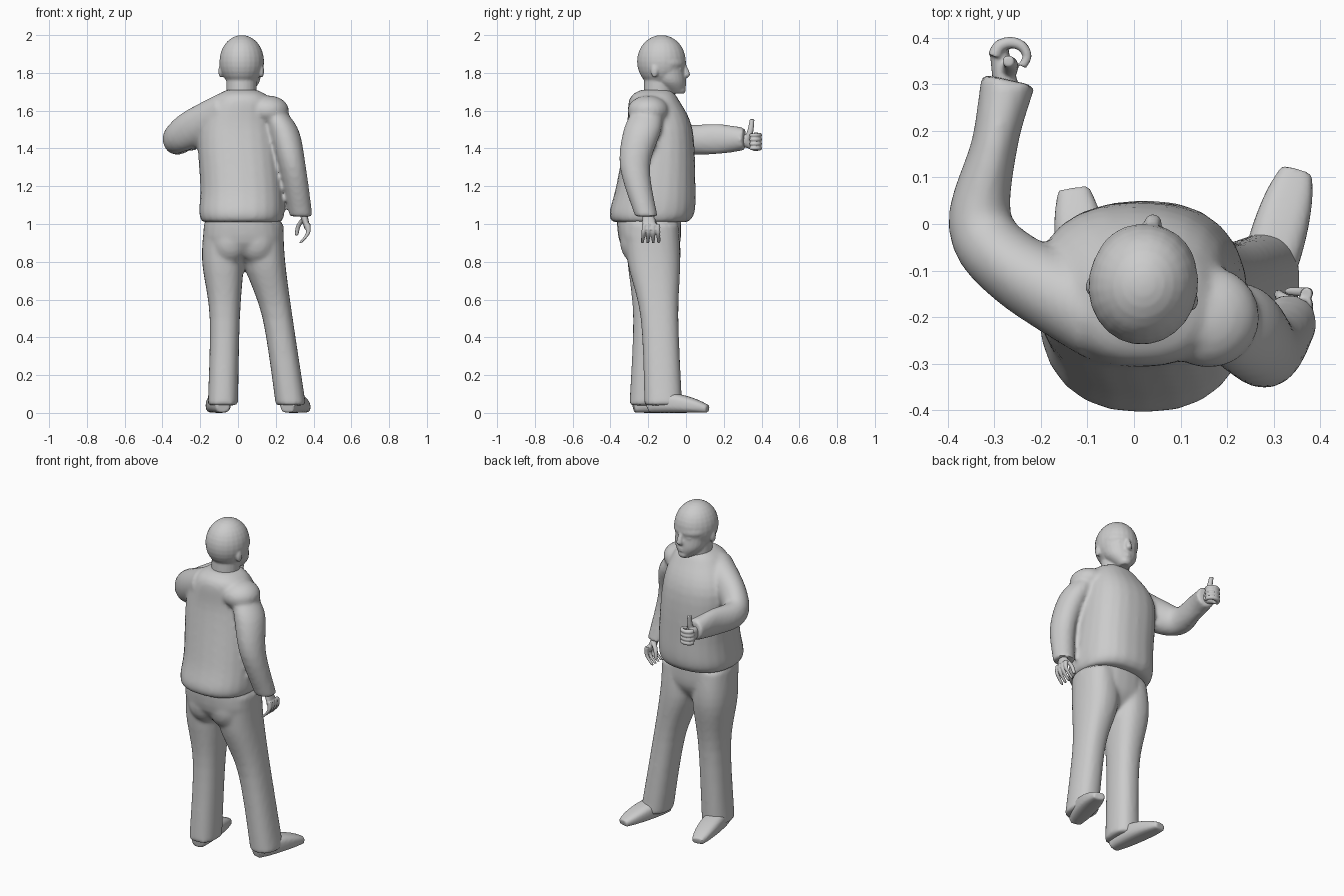
import bpy, bmesh, math
from mathutils import Vector, Matrix

cube = bpy.data.objects.get("Cube")
if cube:
    bpy.data.objects.remove(cube, do_unlink=True)

shade = 0.6
grey = bpy.data.materials.new("plain grey")
grey.use_nodes = True
grey.diffuse_color = (shade, shade, shade, 1)
grey.node_tree.nodes["Principled BSDF"].inputs["Base Color"].default_value = grey.diffuse_color


def flow(keys, steps=5):
    """Smooth run of sections passing through every key section."""
    keys = [Vector(key) for key in keys]
    padded = [keys[0], *keys, keys[-1]]
    run = []
    for before, start, end, after in zip(padded, padded[1:], padded[2:], padded[3:]):
        leave, arrive = (end - before) / 2, (after - start) / 2
        for step in range(steps):
            t = step / steps
            blend = t * t * (3 - 2 * t)
            run.append(start + (end - start) * blend
                       + leave * t * (1 - t) ** 2 - arrive * t * t * (1 - t))
    return run + [keys[-1]]


def loft(bm, keys, sides=24, squareness=0.85):
    """Closed skin through sections (x, y, z, half width, half depth)."""
    sections = flow(keys)
    centres = [Vector(section[:3]) for section in sections]
    upright = abs((centres[-1] - centres[0]).normalized().z) > 0.7
    loops = []
    for i, (centre, section) in enumerate(zip(centres, sections)):
        side, other = Vector((1, 0, 0)), Vector((0, 1, 0))
        if not upright:
            along = centres[min(i + 1, len(centres) - 1)] - centres[max(i - 1, 0)]
            side = Vector((0, 0, 1)).cross(along).normalized()
            other = along.normalized().cross(side)
        loop = []
        for k in range(sides):
            angle = math.tau * k / sides
            c, s = math.cos(angle), math.sin(angle)
            u = math.copysign(abs(c) ** squareness, c) * section[3]
            v = math.copysign(abs(s) ** squareness, s) * section[4]
            loop.append(bm.verts.new(centre + side * u + other * v))
        loops.append(loop)
    for lower, upper in zip(loops, loops[1:]):
        for k in range(sides):
            bm.faces.new((lower[k - 1], lower[k], upper[k], upper[k - 1]))
    bm.faces.new(loops[0])
    bm.faces.new(loops[-1])


def digit(bm, points, thick):
    """Finger or thumb: a round loft that thins toward its tip."""
    sections = []
    for i, point in enumerate(points):
        radius = thick * (1 - 0.4 * i / (len(points) - 1))
        sections.append((*point, radius, radius))
    loft(bm, sections, sides=12, squareness=1)


def blob(bm, centre, radii):
    place = Matrix.Translation(centre) @ Matrix.Diagonal((*radii, 1))
    bmesh.ops.create_uvsphere(bm, u_segments=24, v_segments=16, radius=1, matrix=place)


def finish(name, bm, voxel, smooth=3):
    """Fuse the overlapping pieces into one soft skin."""
    bmesh.ops.recalc_face_normals(bm, faces=bm.faces)
    mesh = bpy.data.meshes.new(name)
    bm.to_mesh(mesh)
    bm.free()
    part = bpy.data.objects.new(name, mesh)
    bpy.context.collection.objects.link(part)
    fuse = part.modifiers.new("fuse", "REMESH")
    fuse.mode, fuse.voxel_size = "VOXEL", voxel
    soft = part.modifiers.new("soften", "SMOOTH")
    soft.factor, soft.iterations = 0.5, smooth
    bpy.ops.object.select_all(action="DESELECT")
    bpy.context.view_layer.objects.active = part
    part.select_set(True)
    bpy.ops.object.convert(target="MESH")
    part.data.materials.clear()
    part.data.materials.append(grey)
    bpy.ops.object.shade_smooth_by_angle(angle=math.radians(50))


# Sweater: body, raised arm, then hanging arm with its shoulder
bm = bmesh.new()
loft(bm, [(.02, -.19, 1.01, .21, .2), (.02, -.18, 1.06, .225, .225), (.02, -.16, 1.2, .22, .21),
          (0, -.14, 1.5, .21, .175), (.02, -.17, 1.66, .15, .13), (.02, -.16, 1.71, .08, .08)])
loft(bm, [(-.06, -.2, 1.6, .1, .1), (-.25, -.1, 1.5, .08, .1), (-.33, 0, 1.45, .07, .08),
          (-.3, .17, 1.45, .05, .08), (-.27, .31, 1.45, .06, .06)], squareness=1)
blob(bm, (.16, -.2, 1.6), (.11, .11, .08))
loft(bm, [(.17, -.2, 1.62, .06, .07), (.24, -.23, 1.5, .08, .1), (.29, -.27, 1.3, .07, .08),
          (.335, -.21, 1.04, .06, .06)], squareness=1)
finish("sweater", bm, voxel=.012, smooth=5)

# Trousers: seat, buttocks and two legs
bm = bmesh.new()
loft(bm, [(.02, -.2, 1.1, .18, .17), (.03, -.19, .9, .21, .16), (.03, -.17, .8, .1, .08)])
for x in (-.04, .1):
    blob(bm, (x, -.26, .91), (.1, .09, .12))
for hip, knee, ankle in ((-.08, (-.07, -.18), (-.08, -.2)), (.14, (.21, -.14), (.28, -.12))):
    loft(bm, [(hip, -.18, 1, .1, .14), (hip, -.17, .8, .11, .14),
              (*knee, .5, .08, .1), (*ankle, .04, .08, .1)])
finish("trousers", bm, voxel=.012, smooth=6)

# Shoes: rounded outline, falling from ankle to toe over a flat sole
for name, heel, toe in (("right_shoe", (-.08, -.28), (-.13, .075)),
                        ("left_shoe", (.26, -.2), (.35, .115))):
    bm = bmesh.new()
    sections = []
    for step in range(8):
        t = step / 7
        outline = math.sin(math.pi * (.1 + .82 * t)) ** .4
        height = (.065 - .03 * t) * outline
        spot = Vector(heel).lerp(Vector(toe), t)
        sections.append((*spot, height, .06 * outline, height))
    loft(bm, sections, squareness=.7)
    finish(name, bm, voxel=.008, smooth=2)

# Head: skull, face, neck and features, turned slightly to one side
bm = bmesh.new()
blob(bm, (0, 0, 1.86), (.118, .13, .14))
loft(bm, [(0, .08, 1.69, .03, .04), (0, .05, 1.75, .085, .08), (0, .03, 1.82, .1, .095),
          (0, .03, 1.86, .11, .1), (0, 0, 1.95, .09, .1)], squareness=1)
loft(bm, [(0, -.02, 1.6, .08, .08), (0, -.01, 1.8, .08, .08)], squareness=1)
loft(bm, [(0, .12, 1.85, .01, .01), (0, .135, 1.79, .018, .018), (0, .12, 1.77, .01, .01)])
for z in (1.737, 1.75):
    blob(bm, (0, .12, z), (.025, .014, .007))
blob(bm, (0, .11, 1.71), (.03, .02, .02))
for s in (-1, 1):
    blob(bm, (s * .04, .105, 1.82), (.02, .013, .01))
    blob(bm, (s * .04, .105, 1.847), (.03, .014, .008))
    blob(bm, (s * .11, -.02, 1.81), (.012, .02, .035))
bm.transform(Matrix.Translation((.02, -.13, 0)) @ Matrix.Rotation(math.radians(-9), 4, "Z"))
finish("head", bm, voxel=.0065)

# Raised hand: closed fist with the thumb up
bm = bmesh.new()
loft(bm, [(-.27, .27, 1.44, .03, .03), (-.28, .32, 1.44, .025, .035), (-.29, .37, 1.43, .02, .045)])
for finger in range(4):
    z = 1.47 - .023 * finger
    curl = [math.pi * (1 - turn / 4) for turn in range(6)]
    digit(bm, [(.035 * math.cos(a) - .265, .03 * math.sin(a) + .36, z) for a in curl], .015)
digit(bm, [(-.275, .32, 1.44), (-.265, .34, 1.49), (-.27, .35, 1.555)], .021)
finish("right_hand", bm, voxel=.004, smooth=2)

# Hanging hand: relaxed, fingers spread and curling inward
bm = bmesh.new()
loft(bm, [(.34, -.2, 1.1, .03, .03), (.35, -.2, 1.04, .02, .03), (.37, -.19, .97, .016, .044)])
for finger in range(4):
    y = -.15 - .023 * finger
    spread = .006 * (1 - finger)
    digit(bm, [(.37, y, 1), (.37, y + spread / 2, .95), (.33, y + spread, .9)], .014)
digit(bm, [(.35, -.18, 1.03), (.32, -.16, .99), (.31, -.15, .94)], .016)
finish("left_hand", bm, voxel=.004, smooth=2)
